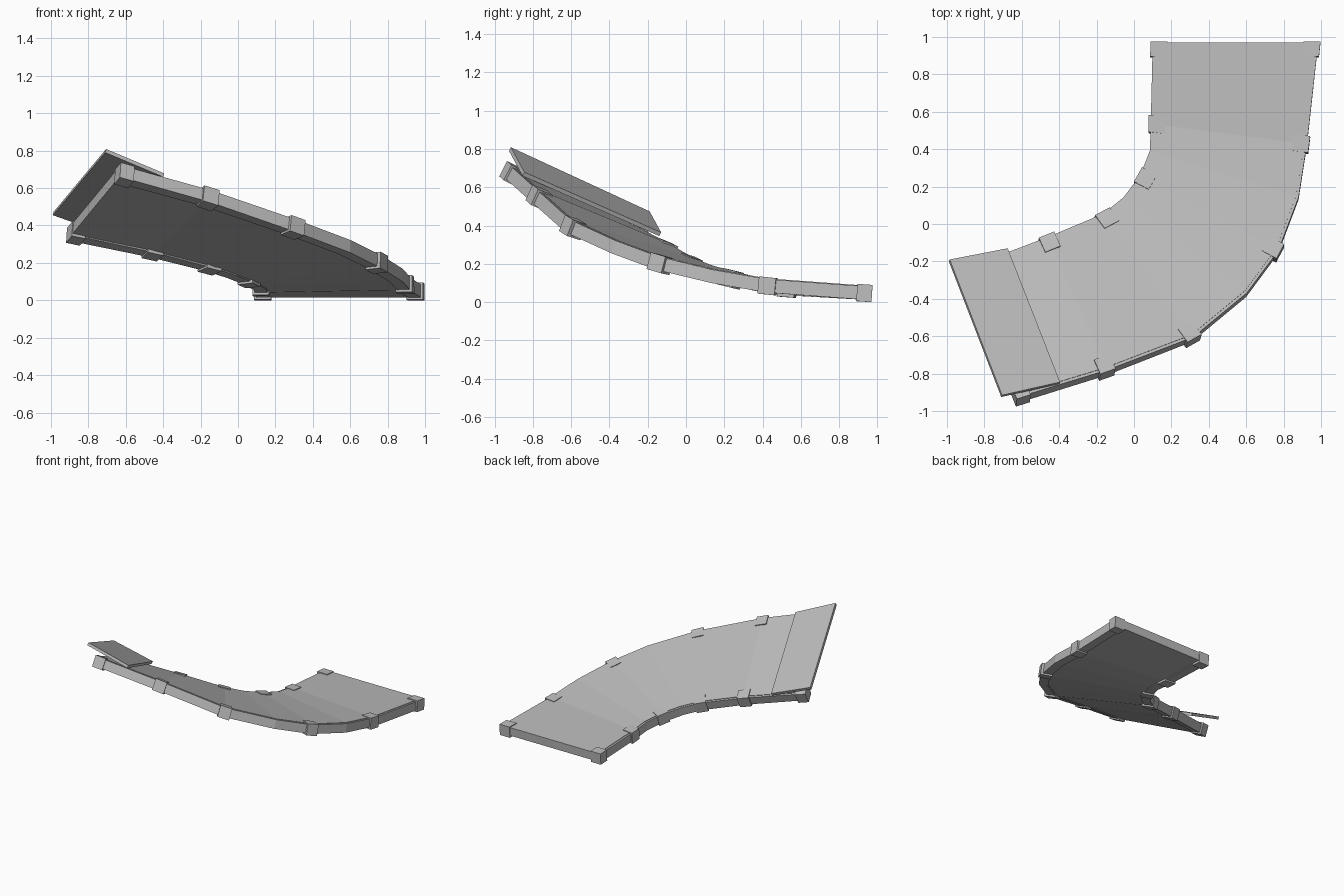
import bpy, bmesh
from mathutils import Vector

if "Cube" in bpy.data.objects:
    bpy.data.objects.remove(bpy.data.objects["Cube"])

grey = bpy.data.materials.new("plain_grey")
grey.use_nodes = True
COLOR = (0.5, 0.5, 0.5, 1)
grey.diffuse_color = COLOR
grey.node_tree.nodes["Principled BSDF"].inputs["Base Color"].default_value = COLOR

# Underside edges of the banked curve, from the low end to the high end
OUTER = [Vector(p) for p in (
    (.985, .965, .01), (.925, .42, .05), (.88, .13, .10), (.77, -.16, .17),
    (.60, -.39, .255), (.31, -.63, .365), (-.15, -.81, .525), (-.63, -.96, .66))]
INNER = [Vector(p) for p in (
    (.10, .965, .01), (.09, .53, .035), (.085, .38, .055), (.03, .24, .085),
    (-.06, .12, .12), (-.17, .03, .155), (-.47, -.10, .23), (-.91, -.27, .32))]
LAST = len(OUTER) - 1
JOINTS = (0, 1, 3, 5, 6, LAST)
THICK, BEAM = .07, .07


def loft(name, rings):
    """Skin a row of matching closed rings and cap both ends."""
    bm = bmesh.new()
    rows = [[bm.verts.new(p) for p in ring] for ring in rings]
    n = len(rows[0])
    for a, b in zip(rows, rows[1:]):
        for i in range(n):
            j = (i + 1) % n
            bm.faces.new((a[i], a[j], b[j], b[i]))
    bm.faces.new(rows[0][::-1])
    bm.faces.new(rows[-1])
    bmesh.ops.recalc_face_normals(bm, faces=bm.faces)
    mesh = bpy.data.meshes.new(name)
    bm.to_mesh(mesh)
    bm.free()
    mesh.materials.append(grey)
    obj = bpy.data.objects.new(name, mesh)
    bpy.context.collection.objects.link(obj)
    return obj


def along(edge, i):
    """Uphill direction of an edge at a station."""
    return (edge[min(i + 1, LAST)] - edge[max(i - 1, 0)]).normalized()


def frame(i):
    """Direction across the track and the deck normal at a station."""
    across = (OUTER[i] - INNER[i]).normalized()
    uphill = along(OUTER, i) + along(INNER, i)
    return across, uphill.cross(across).normalized()


def strip(p, side, up, width, low, high):
    return [p + up * low, p + side * width + up * low,
            p + side * width + up * high, p + up * high]


# Side beams and the joint sleeves around them
for label, edge, sign in (("inner", INNER, 1), ("outer", OUTER, -1)):
    rings = []
    for i, p in enumerate(edge):
        across, up = frame(i)
        rings.append(strip(p, across * sign, up, BEAM, 0, THICK))
    loft(label + "_beam", rings)
    for i in JOINTS:
        across, up = frame(i)
        side, run = across * sign, along(edge, i)
        p = edge[i] - side * .012
        start, end = (-.005, .075) if i == 0 else (-.075, .005) if i == LAST else (-.045, .045)
        loft(f"{label}_sleeve_{i}", [strip(p + run * t, side, up, BEAM + .02, -.01, THICK + .01)
                                     for t in (start, end)])

# Deck sections between the joints
for k, (a, b) in enumerate(zip(JOINTS, JOINTS[1:])):
    rings = []
    for i in range(a, b + 1):
        across, up = frame(i)
        width = (OUTER[i] - INNER[i]).length - .03
        rings.append(strip(INNER[i] + across * .015, across, up, width, .006, THICK + .004))
    loft(f"deck_section_{k}", rings)

# Flat launch plate rising off the high end
low_in, low_out = Vector((-.68, -.14, .345)), Vector((-.40, -.855, .66))
high_in, high_out = Vector((-.99, -.20, .455)), Vector((-.71, -.925, .79))
lift = (high_in - low_in).cross(low_out - low_in).normalized() * .022
loft("launch_plate", [[a, b, b + lift, a + lift]
                      for a, b in ((low_in, low_out), (high_in, high_out))])
